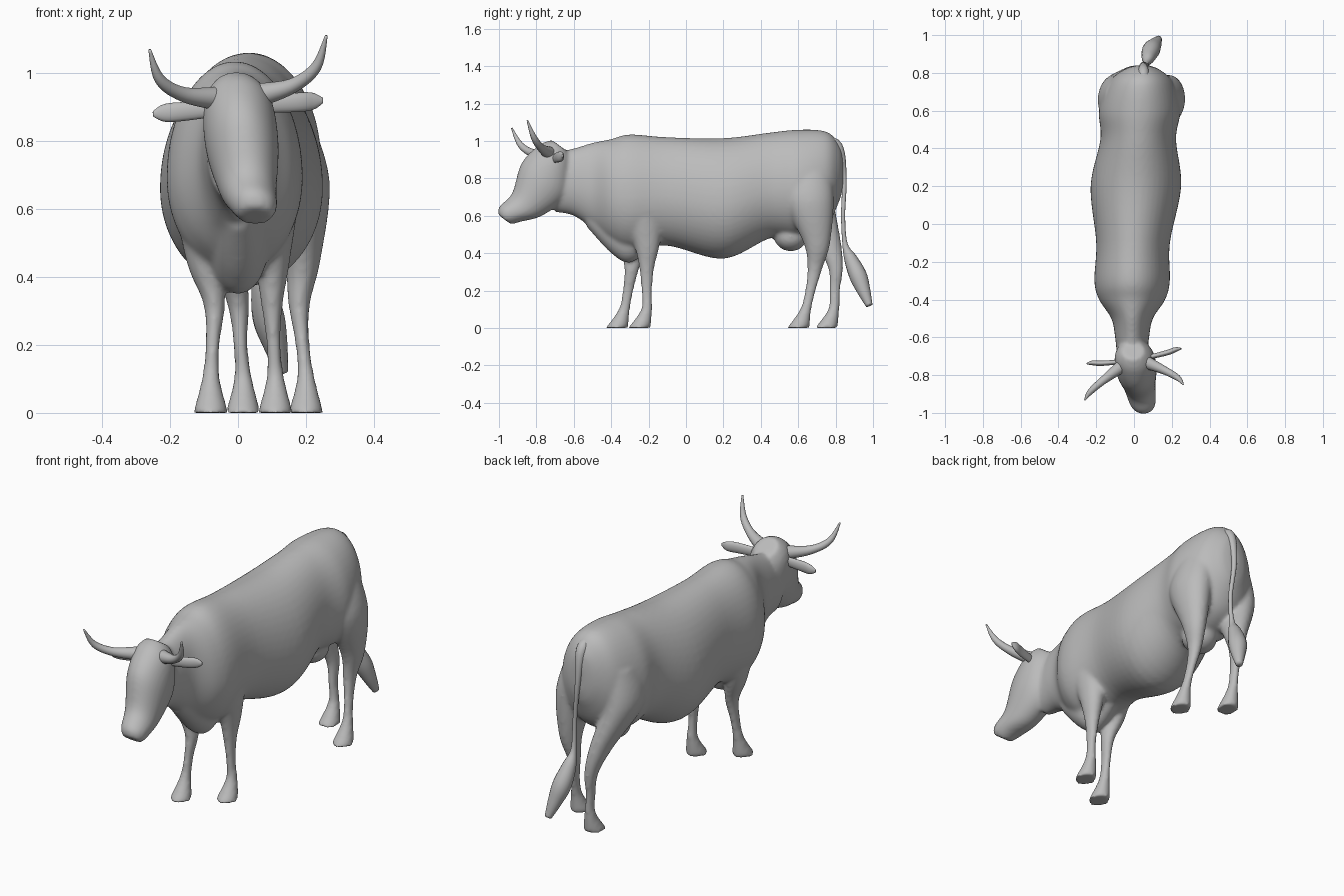
import bpy
import bmesh
import math
from mathutils import Vector, Matrix

default_cube = bpy.data.objects.get("Cube")
if default_cube:
    bpy.data.objects.remove(default_cube, do_unlink=True)

# One plain grey for the whole animal
grey = bpy.data.materials.new("plain_grey")
grey.use_nodes = True
grey_colour = (.5, .5, .5, 1)
grey.diffuse_color = grey_colour
grey.node_tree.nodes["Principled BSDF"].inputs["Base Color"].default_value = grey_colour

AXIS_X, AXIS_Y, AXIS_Z = Vector((1, 0, 0)), Vector((0, 1, 0)), Vector((0, 0, 1))


def refine(rings, steps=6):
    """Pass a smooth spline through every column of a ring list."""
    padded = [rings[0]] + list(rings) + [rings[-1]]
    result = []
    for before, start, end, after in zip(padded, padded[1:], padded[2:], padded[3:]):
        for step in range(steps):
            t = step / steps
            result.append([
                q + t * (r - p) / 2
                + t * t * (p - 2.5 * q + 2 * r - s / 2)
                + t ** 3 * (3 * (q - r) + s - p) / 2
                for p, q, r, s in zip(before, start, end, after)
            ])
    result.append(list(rings[-1]))
    return result


def loft(bm, rings, side=AXIS_X, up=None, sides=48):
    """Skin rings of (x, y, z, side radius, upper radius, lower radius).
    Without an up axis the rings stand square to the path."""
    rings = refine([ring if len(ring) == 6 else (*ring, ring[4]) for ring in rings])
    centres = [Vector(ring[:3]) for ring in rings]
    loops = []
    for index, (centre, ring) in enumerate(zip(centres, rings)):
        across, rise = side, up
        if up is None:
            ahead = centres[min(index + 1, len(centres) - 1)]
            behind = centres[max(index - 1, 0)]
            tangent = (ahead - behind).normalized()
            across = (side - tangent * side.dot(tangent)).normalized()
            rise = tangent.cross(across)
        loop = []
        for corner in range(sides):
            angle = math.tau * corner / sides
            radius = ring[4] if math.sin(angle) >= 0 else ring[5]
            point = centre + across * ring[3] * math.cos(angle)
            loop.append(bm.verts.new(point + rise * radius * math.sin(angle)))
        loops.append(loop)
    faces = [bm.faces.new(loops[0]), bm.faces.new(loops[-1])]
    for low, high in zip(loops, loops[1:]):
        for i in range(sides):
            j = (i + 1) % sides
            faces.append(bm.faces.new((low[i], low[j], high[j], high[i])))
    bmesh.ops.recalc_face_normals(bm, faces=faces)


def finish(name, bm):
    mesh = bpy.data.meshes.new(name)
    for face in bm.faces:
        face.smooth = True
    bm.to_mesh(mesh)
    bm.free()
    mesh.materials.append(grey)
    part = bpy.data.objects.new(name, mesh)
    bpy.context.collection.objects.link(part)
    return part


def tube(name, rings, side):
    bm = bmesh.new()
    loft(bm, rings, side=side, sides=16)
    return finish(name, bm)


def add_trunk(bm, stations):
    """Egg-shaped slices, widest below the middle, drifting left to the rump."""
    rings = []
    for y, width, top, bottom in stations:
        widest = top + (bottom - top) * .55
        drift = max(y, -.2) * .05
        rings.append((drift, y, widest, width, top - widest, widest - bottom))
    loft(bm, rings, up=AXIS_Z)


def add_head(bm, stations):
    """Slices square to the face, with the muzzle swung to the left."""
    rings = [(-.19 * (y + .7), y, z, width, depth) for y, z, width, depth in stations]
    loft(bm, rings, up=Vector((0, -.8, .6)))


def add_leg(bm, hip, elbow, hock, fetlock):
    """All legs share one taper; only the joint positions differ."""
    hip, elbow, hock, fetlock = map(Vector, (hip, elbow, hock, fetlock))
    crown = Vector((hip.x * .75, hip.y))
    cannon = (hock + fetlock) / 2
    toe = fetlock - Vector((0, .04))
    taper = [
        (crown, .87, .08, .11),
        (hip, .68, .09, .13),
        (elbow, .45, .053, .07),
        (hock, .32, .032, .04),
        (cannon, .2, .021, .029),
        (fetlock, .1, .027, .03),
        (toe, 0, .052, .06),
    ]
    loft(bm, [(*joint, height, width, depth) for joint, height, width, depth in taper],
         up=AXIS_Y)


def turned(side, x, y, z):
    """Mirror a point on the head, then follow the head's turn and tilt."""
    x *= side
    return x, y + .16 * x, z + .08 * x


skin = bmesh.new()

# Neck, barrel and rump: station, half width, back line, belly line
add_trunk(skin, [
    (-.7, .08, .94, .62),
    (-.6, .09, .96, .6),
    (-.5, .11, .99, .53),
    (-.4, .175, 1.01, .45),
    (-.3, .2, 1.035, .41),
    (-.1, .195, 1.02, .44),
    (.2, .24, 1.015, .37),
    (.45, .2, 1.045, .48),
    (.6, .215, 1.06, .48),
    (.75, .17, 1.05, .55),
    (.82, .09, .98, .68),
    (.84, .03, .91, .76),
])

# Narrow brisket hanging between the front legs
loft(skin, [
    (0, -.53, .62, .05, .08),
    (0, -.4, .52, .08, .12),
    (0, -.3, .48, .085, .13),
    (0, -.17, .52, .06, .09),
], up=AXIS_Z)

# Head from poll to muzzle
add_head(skin, [
    (-.67, .97, .06, .06),
    (-.7, .91, .1, .11),
    (-.76, .79, .108, .15),
    (-.85, .66, .085, .1),
    (-.94, .61, .07, .07),
    (-.97, .58, .05, .045),
])

# Legs: front left, front right, back left, back right
add_leg(skin, hip=(.09, -.24), elbow=(.1, -.21), hock=(.1, -.21), fetlock=(.11, -.21))
add_leg(skin, hip=(-.1, -.27), elbow=(-.1, -.28), hock=(-.07, -.29), fetlock=(-.08, -.33))
add_leg(skin, hip=(.18, .66), elbow=(.19, .7), hock=(.18, .69), fetlock=(.2, .64))
add_leg(skin, hip=(-.1, .66), elbow=(-.03, .76), hock=(0, .8), fetlock=(.015, .79))

# Udder
udder_place = Matrix.Translation((.04, .56, .49))
udder_shape = Matrix.Diagonal((.09, .09, .08, 1))
bmesh.ops.create_uvsphere(skin, u_segments=20, v_segments=12, radius=1,
                          matrix=udder_place @ udder_shape)

# Fuse the body into one soft skin
body = finish("body", skin)
fuse = body.modifiers.new("fuse", "REMESH")
fuse.mode = "VOXEL"
fuse.voxel_size = .01
fuse.use_smooth_shade = True
soften = body.modifiers.new("soften", "SMOOTH")
soften.factor = .5
soften.iterations = 10

# Horns sweep out, forward and up; ears are flat leaves below them
horn_path = [(.06, -.74, .93), (.16, -.8, .95), (.23, -.85, 1), (.26, -.89, 1.09)]
ear_path = [(.05, -.72, .9), (.17, -.71, .9), (.22, -.7, .9), (.25, -.7, .9)]
for name, side in (("left", 1), ("right", -1)):
    horn = []
    for point, radius in zip(horn_path, (.035, .022, .016, .004)):
        horn.append((*turned(side, *point), radius, radius))
    tube(name + "_horn", horn, AXIS_Y)
    ear = []
    for point, height in zip(ear_path, (.022, .028, .025, .008)):
        ear.append((*turned(side, *point), height, height / 2))
    tube(name + "_ear", ear, AXIS_Z)

# Thin tail ending in a tuft
tail_path = [
    (.05, .72, 1, .03),
    (.05, .81, .97, .028),
    (.05, .845, .8, .014),
    (.07, .84, .6, .011),
    (.07, .85, .45, .014),
    (.075, .88, .37, .035),
    (.09, .92, .28, .047),
    (.11, .95, .2, .036),
    (.13, .98, .12, .018),
]
tube("tail", [(*ring, ring[-1]) for ring in tail_path], AXIS_X)
